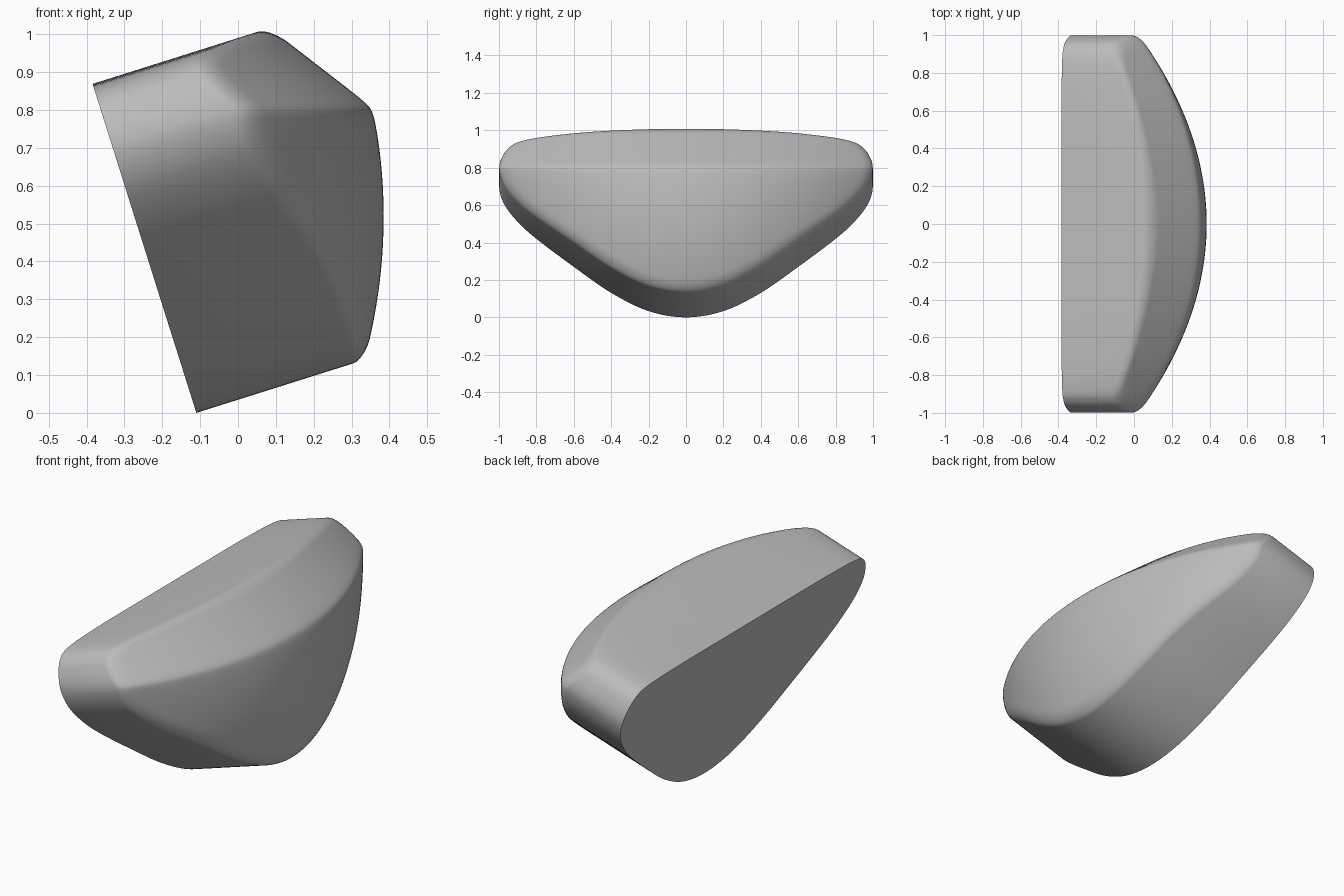
import bpy, bmesh, math
from mathutils import Vector

cube = bpy.data.objects.get("Cube")
if cube:
    bpy.data.objects.remove(cube, do_unlink=True)

# Tilted back plane: U runs up the plane, N points out of it
U = Vector((-0.301, 0, 0.954))
N = Vector((0.954, 0, 0.301))
ORIGIN = Vector((-0.11, 0, 0.0))
CENTRE = Vector((0, 0.58))
STEPS = 8

# Half of the rounded triangular outline (y, u), bottom to top
half = [(0, 0), (0.2, 0.035), (0.4, 0.137), (0.6, 0.283), (0.8, 0.44),
        (0.9, 0.535), (0.97, 0.63), (0.998, 0.72), (0.985, 0.8),
        (0.94, 0.87), (0.85, 0.9), (0.6, 0.91), (0.3, 0.911), (0, 0.911)]
ctrl = [Vector(p) for p in half] + [Vector((-y, u)) for y, u in half[-2:0:-1]]


def smooth_loop(pts):
    """Closed Catmull-Rom curve through the points."""
    out = []
    n = len(pts)
    for i in range(n):
        a, b, c, d = (pts[(i + k) % n] for k in (-1, 0, 1, 2))
        for s in range(STEPS):
            t = s / STEPS
            out.append(0.5 * (2 * b + (c - a) * t + (2 * a - 5 * b + 4 * c - d) * t**2
                              + (3 * b - a - 3 * c + d) * t**3))
    return out


def place(p, t):
    return ORIGIN + U * p.y + N * t + Vector((0, p.x, 0))


def excess(v):
    """Positive outside the bowed front face and the sloping upper face."""
    bow = 1.68 - math.sqrt(1.68**2 - min(abs(v.y), 1.2)**2)
    low = bow * (1 + 0.7 * max(0, 0.8 - v.z))
    front = v.x - (0.385 - 0.35 * (v.z - 0.52)**2 - low)
    upper = v.x - (0.352 - 1.3 * (v.z - 0.81) - bow)
    # Blend the two faces into a soft ridge
    return 0.5 * (front + upper + math.sqrt((front - upper)**2 + 0.0003))


def depth(p):
    lo, hi = 0.0, 1.0
    for _ in range(24):
        mid = (lo + hi) / 2
        if excess(place(p, mid)) > 0:
            hi = mid
        else:
            lo = mid
    return lo


outline = smooth_loop(ctrl)
bm = bmesh.new()


def ring(scale, rounded):
    verts = []
    for p in outline:
        q = CENTRE + (p - CENTRE) * scale
        t = 0
        if rounded:
            r = 0.04
            gap = max(0, r - (1 - scale) * (p - CENTRE).length * 0.8)
            t = depth(q) - (r - math.sqrt(r * r - gap * gap)) * 0.8
        verts.append(bm.verts.new(place(q, t)))
    return verts


def bridge(a, b):
    n = len(a)
    for i in range(n):
        j = (i + 1) % n
        bm.faces.new((a[i], a[j], b[j], b[i]))


# Flat back, straight walls, then rings closing over the bowed front
back = ring(1, False)
bm.faces.new(back[::-1])
scales = [1, 0.997, 0.99, 0.98, 0.965, 0.945] + [0.92 - 0.02 * i for i in range(46)]
last = back
for s in scales:
    new = ring(s, True)
    bridge(last, new)
    last = new
tip = bm.verts.new(place(CENTRE, depth(CENTRE)))
for i in range(len(last)):
    bm.faces.new((last[i], last[(i + 1) % len(last)], tip))
bmesh.ops.recalc_face_normals(bm, faces=bm.faces)

mesh = bpy.data.meshes.new("rounded_wedge")
bm.to_mesh(mesh)
bm.free()
body = bpy.data.objects.new("rounded_wedge", mesh)
bpy.context.collection.objects.link(body)

# Plain grey surface
grey = bpy.data.materials.new("plain grey")
grey.use_nodes = True
colour = (0.5, 0.5, 0.5, 1)
grey.diffuse_color = colour
grey.node_tree.nodes["Principled BSDF"].inputs["Base Color"].default_value = colour
mesh.materials.append(grey)

bpy.context.view_layer.objects.active = body
body.select_set(True)
bpy.ops.object.shade_smooth_by_angle(angle=math.radians(40))
